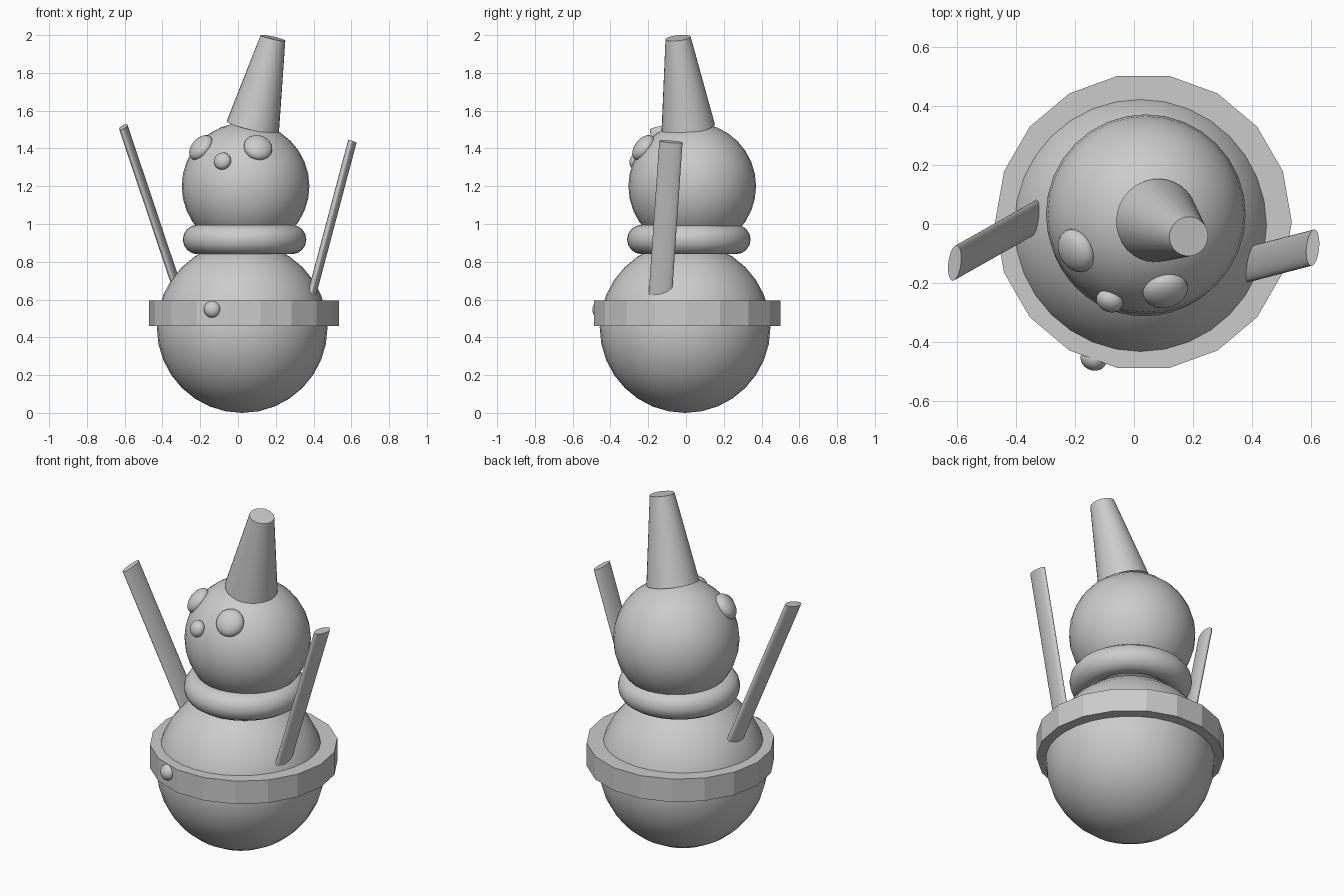
import bpy, math
from mathutils import Vector, Matrix

if "Cube" in bpy.data.objects:
    bpy.data.objects.remove(bpy.data.objects["Cube"])

BODY = Vector((0.022, -0.005, 0.452))
HEAD = Vector((0.04, 0.033, 1.2))


def finish(name, angle=40):
    ob = bpy.context.object
    ob.name = name
    bpy.ops.object.shade_smooth_by_angle(angle=math.radians(angle))
    return ob


def ball(name, centre, r, segs=32, rings=16):
    bpy.ops.mesh.primitive_uv_sphere_add(segments=segs, ring_count=rings, radius=r, location=centre)
    return finish(name)


def bump(name, centre, r, depth, host):
    """Ball flattened along the normal of the ball it sits on."""
    ob = ball(name, centre, 1.0, 24, 12)
    ob.rotation_euler = (Vector(centre) - host).to_track_quat('Z', 'Y').to_euler()
    ob.scale = (r, r, depth)


def frustum(name, base, tip, r1, r2, wide=(0, 1, 0), squash=1.0, segs=32):
    """Tapered rod between two points; the section is squashed across 'wide'."""
    base, tip = Vector(base), Vector(tip)
    axis = tip - base
    z = axis.normalized()
    y = Vector(wide)
    y = (y - z * y.dot(z)).normalized()
    x = y.cross(z)
    bpy.ops.mesh.primitive_cone_add(vertices=segs, radius1=r1, radius2=r2, depth=axis.length)
    ob = finish(name)
    rot = Matrix((x * squash, y, z)).transposed().to_4x4()
    ob.matrix_world = Matrix.Translation((base + tip) / 2) @ rot


# snow balls
ball("body", BODY, 0.452)
ball("head", HEAD, 0.338)

# scarf between the balls
bpy.ops.mesh.primitive_torus_add(major_radius=0.249, minor_radius=0.078, major_segments=48,
                                 minor_segments=16, location=(0.035, 0.015, 0.918))
finish("scarf", 60)

# faceted belt, 18 sides with a corner on +x
bpy.ops.mesh.primitive_cylinder_add(vertices=18, radius=0.502, depth=0.135,
                                    location=(0.032, 0.007, 0.528),
                                    rotation=(0, 0, math.radians(90)))
bpy.context.object.rotation_euler.z = math.radians(90 + 180)  # corner on x axis
finish("belt", 10)

# leaning hat
frustum("hat", (0.078, 0.012, 1.512), (0.185, -0.042, 1.985), 0.142, 0.067)

# face and button
bump("eye_left", (-0.195, -0.09, 1.404), 0.077, 0.045, HEAD)
bump("eye_right", (0.106, -0.225, 1.404), 0.077, 0.045, HEAD)
bump("nose", (-0.082, -0.26, 1.333), 0.047, 0.036, HEAD)
bump("button", (-0.137, -0.458, 0.549), 0.045, 0.037, BODY)

# flat stick arms, roots sunk in the body
for name, root, tip, wide in (
        ("arm_left", (-0.32, 0.03, 0.657), (-0.607, -0.132, 1.513), (0.2, 1, 0)),
        ("arm_right", (0.382, -0.138, 0.595), (0.605, -0.08, 1.436), (0.12, 1, 0))):
    frustum(name, root, tip, 0.062, 0.062, wide, 0.36)
